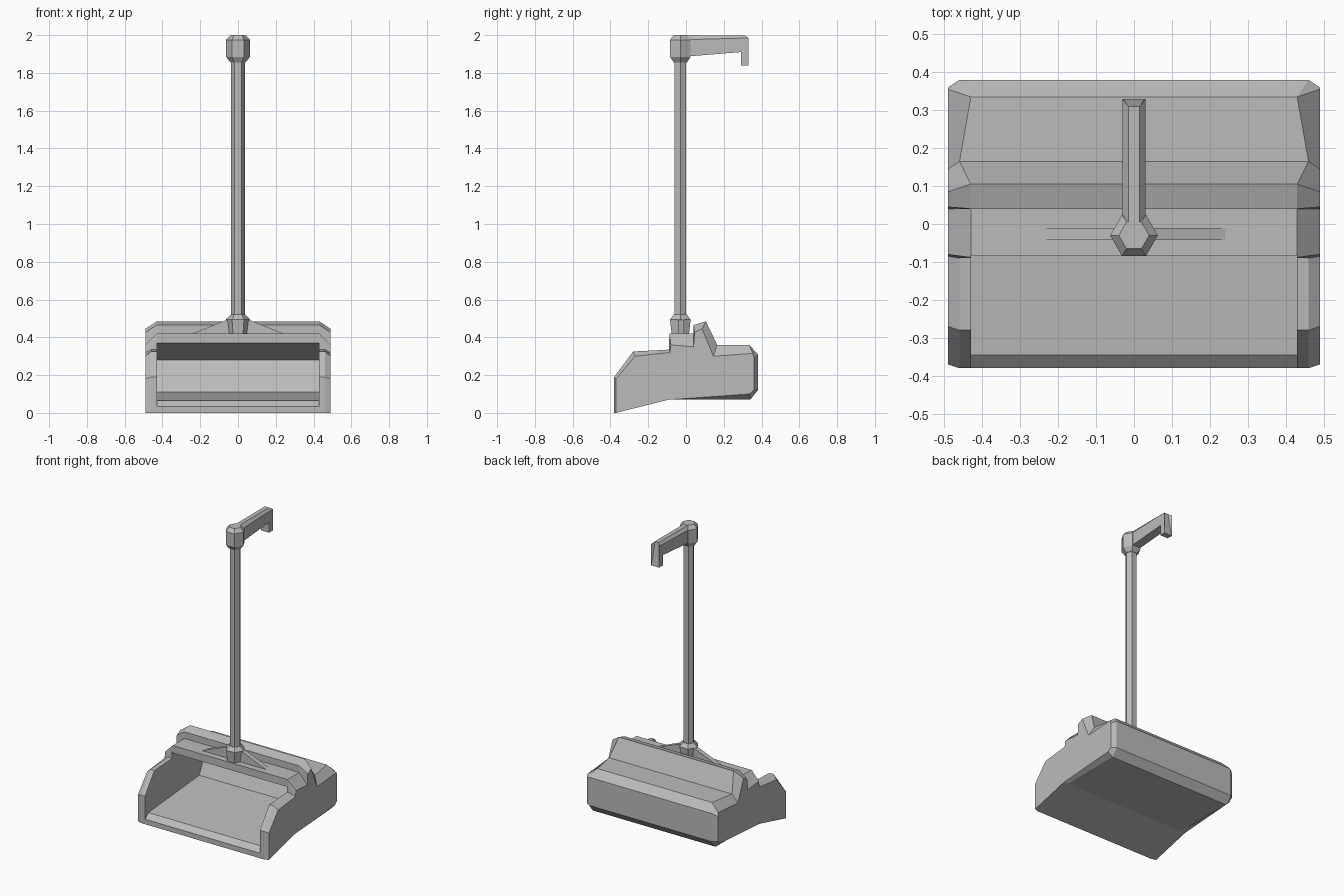
import bpy, bmesh
from math import cos, sin, pi

if "Cube" in bpy.data.objects:
    bpy.data.objects.remove(bpy.data.objects["Cube"], do_unlink=True)

GREY = (0.5, 0.5, 0.5, 1)
grey = bpy.data.materials.new("grey plastic")
grey.diffuse_color = GREY
grey.use_nodes = True
grey.node_tree.nodes["Principled BSDF"].inputs["Base Color"].default_value = GREY


def loft(name, rings):
    """Skin a row of matching rings and cap both ends."""
    bm = bmesh.new()
    loops = [[bm.verts.new(p) for p in ring] for ring in rings]
    n = len(loops[0])
    for a, b in zip(loops, loops[1:]):
        for i in range(n):
            j = (i + 1) % n
            bm.faces.new((a[i], a[j], b[j], b[i]))
    bm.faces.new(loops[0][::-1])
    bm.faces.new(loops[-1])
    bmesh.ops.recalc_face_normals(bm, faces=bm.faces)
    mesh = bpy.data.meshes.new(name)
    bm.to_mesh(mesh)
    bm.free()
    mesh.materials.append(grey)
    obj = bpy.data.objects.new(name, mesh)
    bpy.context.collection.objects.link(obj)
    return obj


def mirrored_loft(name, half_width, outer, inner):
    """Side profile (y, z) at the ends, fuller profile (x, y, z) inboard."""
    return loft(name, [
        [(-half_width, y, z) for y, z in outer],
        [(-x, y, z) for x, y, z in inner],
        [(x, y, z) for x, y, z in inner],
        [(half_width, y, z) for y, z in outer]])


def hex_column(name, levels, y=-0.03):
    """Six-sided column from (z, radius) levels."""
    return loft(name, [[(r * cos(i * pi / 3), y + r * sin(i * pi / 3), z)
                        for i in range(6)] for z, r in levels])


# Pan body with chamfered ends
end_profile = [(-.37, 0), (-.37, .18), (-.27, .3), (-.085, .32), (-.08, .36),
               (.04, .35), (.045, .425), (.085, .445), (.145, .3), (.355, .315),
               (.36, .29), (.36, .12), (.335, .1), (-.09, .07)]
full_profile = [(.46, -.38, 0), (.46, -.38, .19), (.46, -.28, .325),
                (.46, -.09, .335), (.43, -.088, .42), (.43, .04, .42),
                (.43, .04, .465), (.43, .105, .485), (.46, .165, .36),
                (.43, .335, .36), (.46, .38, .31), (.46, .38, .12),
                (.46, .34, .07), (.46, -.09, .07)]
pan = mirrored_loft("pan_body", .49, end_profile, full_profile)

# Hollow scoop
scoop = [(-.39, .025), (-.345, .065), (.2, .11), (.28, .28), (-.085, .37),
         (-.085, .6), (-.6, .6), (-.6, .025)]
cutter = loft("scoop_cutter", [[(x, y, z) for y, z in scoop] for x in (-.43, .43)])
cutter.hide_render = True
cut = pan.modifiers.new("scoop", 'BOOLEAN')
cut.operation = 'DIFFERENCE'
cut.solver = 'EXACT'
cut.object = cutter
bpy.context.view_layer.objects.active = pan
bpy.ops.object.modifier_apply(modifier=cut.name)
bpy.data.objects.remove(cutter, do_unlink=True)

# Pole, socket and grip head
hex_column("pole", [(.48, .036), (1.88, .036)])
hex_column("pole_socket", [(.41, .052), (.495, .063), (.52, .04)])
hex_column("grip_head", [(1.855, .04), (1.885, .063), (1.975, .063), (2, .04)])

# Gusset beside the socket
fin = [(-.24, .42), (-.04, .5), (.04, .5), (.24, .42)]
loft("socket_gusset", [[(x, y, z) for x, z in fin] for y in (-.042, -.01)])

# Hooked handle
hook_end = [(-.02, 1.975), (.33, 1.985), (.33, 1.84), (.29, 1.84),
            (.29, 1.91), (-.02, 1.885)]
hook_full = [(.015, -.02, 1.999), (.015, .31, 1.999)] + [(.028, y, z) for y, z in hook_end[2:]]
mirrored_loft("hooked_handle", .03, hook_end, hook_full)
